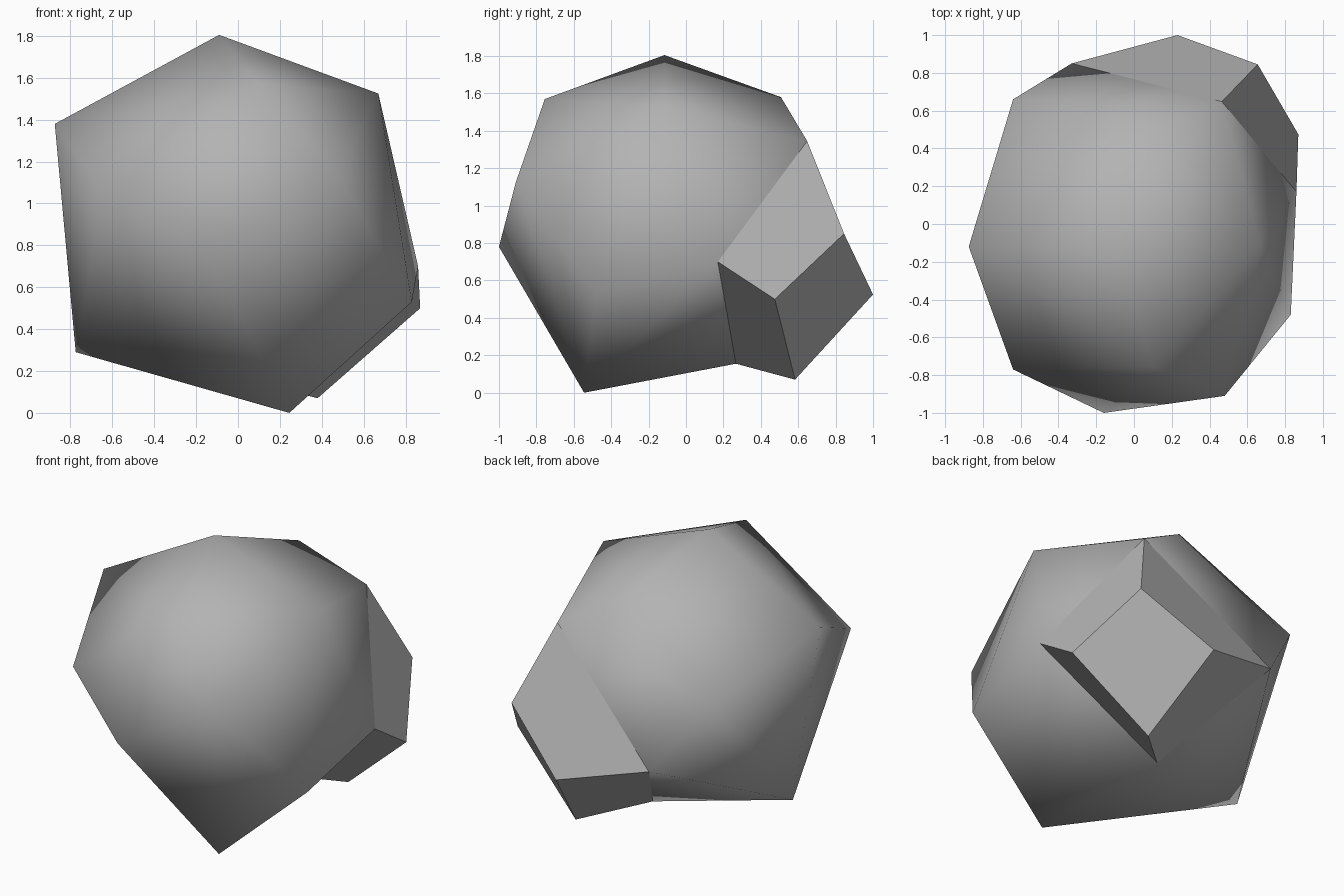
import bpy
import bmesh

if "Cube" in bpy.data.objects:
    bpy.data.objects.remove(bpy.data.objects["Cube"])

# rounded boulder: irregular hull points
body_pts = [(-.09, -.115, 1.805), (-.875, -.12, 1.38), (.67, -.115, 1.525), (.245, -.545, 0),
            (-.16, -1.0, .78), (.08, .508, 1.58), (.10, -.755, 1.57), (.48, -.91, 1.125),
            (-.775, .016, .29), (-.64, .66, 1.10), (-.64, -.77, 1.06), (.83, -.48, .53)]
# block growing out of the lower back right: rim on the boulder, then outer cap
rim_pts = [(.465, .648, 1.345), (.86, .17, .70), (.05, .267, .155), (-.33, .85, .67)]
cap_pts = [(.655, .845, .85), (.87, .475, .50), (.38, .583, .07), (.23, 1.0, .525)]

bm = bmesh.new()
for p in body_pts:
    bm.verts.new(p)
rim = [bm.verts.new(p) for p in rim_pts]
bmesh.ops.convex_hull(bm, input=bm.verts[:])
for f in bm.faces:
    f.smooth = True

# open the rim face and add the flat-sided block
inside = [f for f in bm.faces if all(v in rim for v in f.verts)]
bmesh.ops.delete(bm, geom=inside, context='FACES')
for a, b in ((0, 2), (1, 3)):
    e = bm.edges.get((rim[a], rim[b]))
    if e and not e.link_faces:
        bm.edges.remove(e)
cap = [bm.verts.new(p) for p in cap_pts]
block = [bm.faces.new((rim[i], rim[(i + 1) % 4], cap[(i + 1) % 4], cap[i])) for i in range(4)]
block.append(bm.faces.new(cap))
bmesh.ops.recalc_face_normals(bm, faces=bm.faces[:])
for f in block:
    f.smooth = False
    for e in f.edges:
        e.smooth = False

mesh = bpy.data.meshes.new("boulder_with_block")
bm.to_mesh(mesh)
bm.free()

# darker grey stone
stone = bpy.data.materials.new("stone")
stone.diffuse_color = (.45, .45, .45, 1)
stone.use_nodes = True
stone.node_tree.nodes["Principled BSDF"].inputs["Base Color"].default_value = stone.diffuse_color
mesh.materials.append(stone)
bpy.context.collection.objects.link(bpy.data.objects.new("boulder_with_block", mesh))
